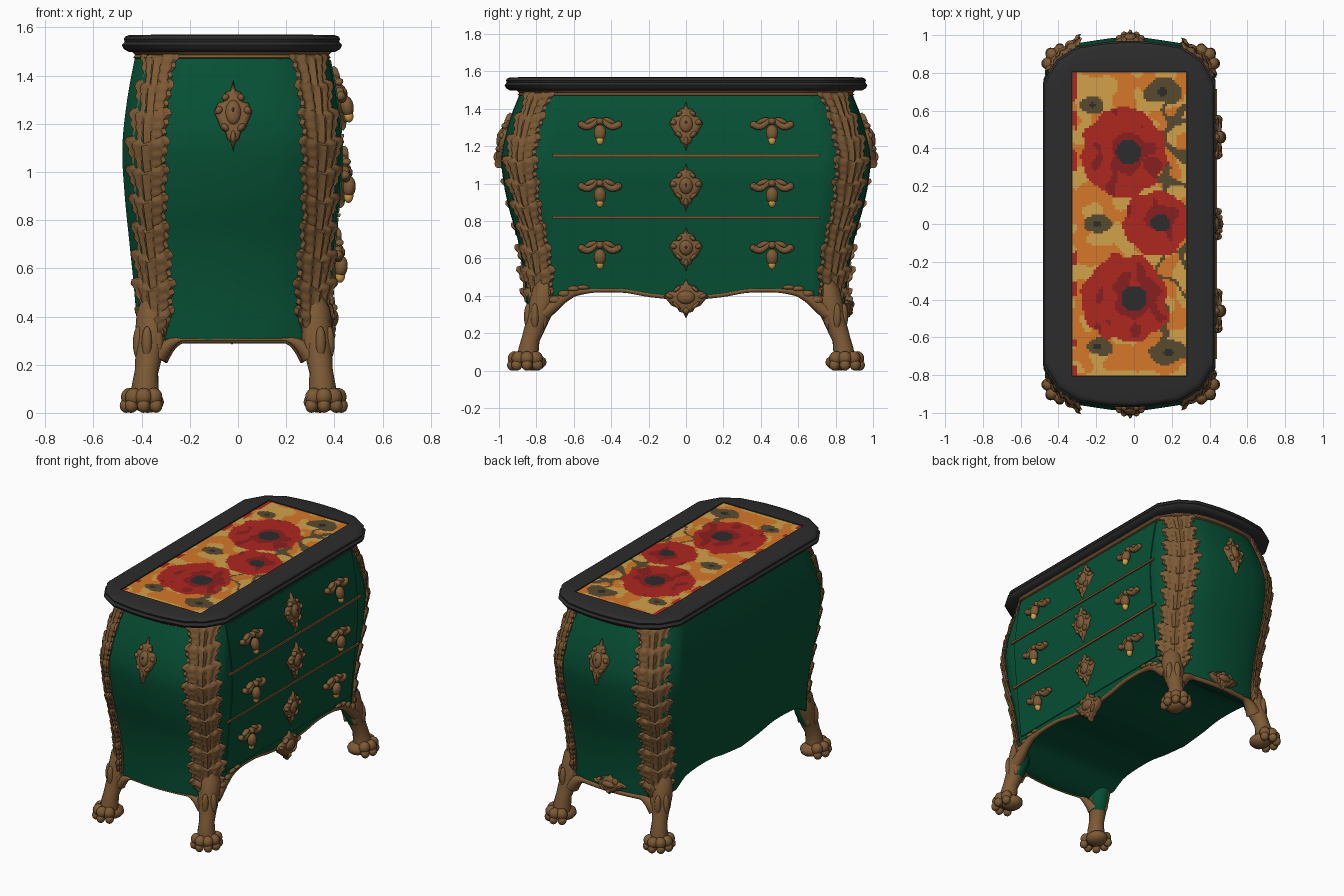
import bpy, bmesh, math
from mathutils import Vector, Matrix, noise

cube = bpy.data.objects.get("Cube")
if cube:
    bpy.data.objects.remove(cube)


def material(name, *rgb):
    mat = bpy.data.materials.new(name)
    mat.use_nodes = True
    mat.diffuse_color = (*rgb, 1)
    mat.node_tree.nodes["Principled BSDF"].inputs["Base Color"].default_value = (*rgb, 1)
    return mat


green = material("green lacquer", .002, .08, .036)
bronze = material("bronze", .205, .102, .036)
black = material("black stone", .025, .025, .026)
red = material("poppy red", .43, .02, .014)
crimson = material("dark crimson", .25, .014, .014)
orange = material("orange", .66, .19, .022)
ochre = material("ochre", .64, .36, .07)
olive = material("olive brown", .095, .068, .028)

CENTRE = -.025   # middle of the body along x
TOP = 1.49


def finish(bm, name, *mats, angle=40):
    bmesh.ops.remove_doubles(bm, verts=bm.verts, dist=1e-5)
    bmesh.ops.recalc_face_normals(bm, faces=bm.faces)
    mesh = bpy.data.meshes.new(name)
    bm.to_mesh(mesh)
    bm.free()
    for mat in mats:
        mesh.materials.append(mat)
    mesh.shade_smooth()
    mesh.set_sharp_from_angle(angle=math.radians(angle))
    obj = bpy.data.objects.new(name, mesh)
    bpy.context.collection.objects.link(obj)
    return obj


def curve(keys, t):
    """Smooth interpolation through (t, value) keys."""
    if t <= keys[0][0]:
        return keys[0][1]
    for i in range(len(keys) - 1):
        (a, p), (b, q) = keys[i], keys[i + 1]
        if t <= b:
            before, after = keys[max(i - 1, 0)], keys[min(i + 2, len(keys) - 1)]
            m = (q - before[1]) / (b - before[0]) * (b - a)
            n = (after[1] - p) / (after[0] - a) * (b - a)
            s = (t - a) / (b - a)
            return (p + m * s + (3 * (q - p) - 2 * m - n) * s * s
                    + (2 * (p - q) + m + n) * s ** 3)
    return keys[-1][1]


def half_x(z):
    return curve([(.3, .39), (.5, .405), (.7, .425), (.9, .445), (1.1, .455), (1.3, .435), (TOP, .4)], z)


def half_y(z):
    return curve([(.3, .85), (.5, .865), (.7, .9), (.9, .955), (1.1, .987), (1.2, .98), (1.35, .94), (TOP, .885)], z)


def apron(y):
    return curve([(0, .385), (.19, .405), (.35, .43), (.59, .42), (.66, .385), (.72, .345), (.8, .31), (.9, .3)], abs(y))


def chamfer(z):
    k = min(1, max(.68, .5 + z / 2))
    return .18 * k, .22 * k


def plan(hx, hy, z=TOP):
    """Half outline, from the -y end round the +x side to the +y end."""
    a, b = chamfer(z)
    end = [(0, hy), (.1, hy - .004), (.17, hy - .014), (hx - a, hy - .03),
           (hx - a * .4, hy - b * .45), (hx, hy - b)]
    side = [(hx, (hy - b) * (i / 16 - 1)) for i in range(1, 32)]
    return [(x, -y) for x, y in end] + side + end[::-1]


def outline(half):
    return half + [(-x, y) for x, y in half[-2:0:-1]]


def loft(bm, rings, cap=True):
    loops = [[bm.verts.new(p) for p in ring] for ring in rings]
    for low, high in zip(loops, loops[1:]):
        for i in range(len(low)):
            j = (i + 1) % len(low)
            bm.faces.new((low[i], low[j], high[j], high[i]))
    if cap:
        bm.faces.new(loops[0][::-1])
        bm.faces.new(loops[-1])
    return loops


def tube(bm, path, radii, sides=10):
    pts = [Vector(p) for p in path]
    rings = []
    for i, p in enumerate(pts):
        along = pts[min(i + 1, len(pts) - 1)] - pts[max(i - 1, 0)]
        turn = along.to_track_quat('Z', 'Y')
        rings.append([p + turn @ Vector((math.cos(t), math.sin(t), 0)) * radii[i]
                      for t in (math.tau * k / sides for k in range(sides))])
    loft(bm, rings)


def blob(bm, loc, size, spin=0, base=Matrix(), mat=0):
    m = base @ Matrix.Translation(loc) @ Matrix.Rotation(spin, 4, 'Z') @ Matrix.Diagonal((*size, 1))
    made = bmesh.ops.create_uvsphere(bm, u_segments=12, v_segments=8, radius=1, matrix=m)
    for face in {f for v in made["verts"] for f in v.link_faces}:
        face.material_index = mat


def mount(out, loc, slope=0):
    """Local frame: x across, y up, z out of the surface."""
    up = (Vector((0, 0, 1)) + Vector(out) * slope).normalized()
    across = up.cross(Vector(out)).normalized()
    m = Matrix((across, up, across.cross(up))).transposed().to_4x4()
    return Matrix.Translation(loc) @ m


def front_mount(y, z):
    slope = (half_x(z + .03) - half_x(z - .03)) / .06
    return mount((1, 0, 0), (CENTRE + half_x(z), y, z), slope)


# Body: swelling loft with a scalloped lower edge and curved underside
bm = bmesh.new()
rings, steps = [], 24
for step in range(steps + 1):
    ring = []
    for i, (x0, y0) in enumerate(outline(plan(half_x(.3), half_y(.3), .3))):
        low = apron(y0)
        z = low + (TOP - low) * step / steps
        x, y = outline(plan(half_x(z), half_y(z), z))[i]
        ring.append((x + CENTRE, y, z))
    rings.append(ring)
loops = loft(bm, rings, cap=False)
bm.faces.new(loops[-1])
rim = loops[0]
for i in range(len(rim) // 2):
    quad = [rim[i], rim[i + 1], rim[-(i + 1)], rim[-i]]
    bm.faces.new(list(dict.fromkeys(quad)))
finish(bm, "body", green)


# Drawer fronts and the thin rails between them
def front_plate(name, low, high, width, lift, mat):
    bm = bmesh.new()
    rings = []
    for i in range(9):
        z = low + (high - low) * i / 8
        x = CENTRE + half_x(z)
        rings.append([(x + lift, -width, z), (x + lift, width, z), (x - .02, width, z), (x - .02, -width, z)])
    loft(bm, rings)
    finish(bm, name, mat)


for name, low, high in (("lower", .46, .81), ("middle", .83, 1.14), ("upper", 1.16, 1.465)):
    front_plate(name + "_drawer", low, high, .68, .006, green)
for name, z in (("lower_rail", .82), ("upper_rail", 1.15)):
    front_plate(name, z - .007, z + .007, .715, .012, bronze)

# Moulding under the top
bm = bmesh.new()
loft(bm, [[(x + CENTRE, y, z) for x, y in outline(plan(.41 - inset, .9 - inset))]
          for z, inset in ((1.465, .015), (1.475, 0), (1.485, .008), (1.505, -.012))])
finish(bm, "top_moulding", bronze)

# Stone top with a sunken picture panel
PANEL_X, PANEL_Y = .305, .805
bm = bmesh.new()
rings = [[(x + CENTRE, y, z) for x, y in outline(plan(.457 - inset, .97 - inset))]
         for z, inset in ((1.497, .03), (1.51, .008), (1.527, 0), (1.54, .012), (1.552, .008), (1.562, .014), (1.568, .03))]
for z in (1.57, 1.562):
    rings.append([(CENTRE + max(-PANEL_X, min(PANEL_X, x * 1.15)), max(-PANEL_Y, min(PANEL_Y, y * 1.1)), z)
                  for x, y in outline(plan(.44, .95))])
loft(bm, rings)
finish(bm, "stone_top", black)

# Painted poppies, coloured cell by cell
POPPIES = [(-.055, .38, .225, -.03), (.12, .005, .17, .14), (-.05, -.395, .23, 0)]
BUDS = [(-.22, .63, .06), (.15, .7, .085), (-.19, 0, .065), (-.19, -.65, .065), (.18, -.68, .085)]


def paint(x, y):
    wobble = noise.noise(Vector((x * 11, y * 11, 2)))
    for px, py, size, heart in POPPIES:
        if math.hypot(x - heart, y - py) < size * .29:
            return 5
        if math.hypot(x - px, y - py) < size * (1 + .18 * wobble):
            inner = math.hypot(x - heart, y - py) < size * (.5 + .6 * wobble)
            return 1 if inner or noise.noise(Vector((x * 14, y * 8, 7))) > .35 else 0
    for bx, by, size in BUDS:
        away = math.hypot((x - bx) * .9, (y - by) * 1.25)
        if away < size * (1 + .4 * wobble):
            return 5 if away < size * .3 else 4
    stem = noise.noise(Vector((x * 6, y * 7, 4)))
    if x > .05 and abs(y) < .64 and abs(stem) < .085:
        return 4
    if x < -.3 and wobble > .05:
        return 0
    return 2 if noise.noise(Vector((x * 9, y * 9, 11))) > -.02 else 3


bm = bmesh.new()
bmesh.ops.create_grid(bm, x_segments=48, y_segments=126, size=1,
                      matrix=Matrix.Translation((CENTRE, 0, 1.565)) @ Matrix.Diagonal((PANEL_X - .004, PANEL_Y - .004, 1, 1)))
for face in bm.faces:
    spot = face.calc_center_median()
    face.material_index = paint(spot.x, spot.y)
panel = finish(bm, "painted_panel", red, crimson, orange, ochre, olive, black)
if panel.data.polygons[0].normal.z < 0:
    panel.data.flip_normals()

# Corners: leaf mount, leg and paw foot
TEETH, ROWS = 10, 120
for sx, sy, name in ((1, 1, "front_left"), (1, -1, "front_right"), (-1, 1, "back_left"), (-1, -1, "back_right")):
    def place(x, y, z):
        return (CENTRE + sx * x, sy * y, z)

    bm = bmesh.new()
    rings = []
    for row in range(ROWS + 1):
        s = row / ROWS
        tooth = (s * TEETH) % 1
        lobe = .06 * math.sin(s * TEETH * math.tau * 3)
        width = .14 * (.68 + .34 * tooth + lobe) * curve([(0, .5), (.12, .95), (.4, .85), (.65, 1), (.9, .85), (1, .85)], s)
        ring = []
        for j in range(-8, 9):
            u = j / 8
            z = min(TOP, .27 + 1.21 * s + .06 * abs(u) * (1 - s * .6))
            a, b = chamfer(z)
            first = Vector((half_x(z) - a, half_y(z) - .03))
            second = Vector((half_x(z), half_y(z) - b))
            along = (second - first).normalized()
            # Back mounts sit further round towards the ends
            middle = (first + second) / 2 - along * (.012 if sx > 0 else .04)
            lift = .01 + .024 * (1 - u * u) + .012 * tooth + .007 * math.cos(u * 14)
            p = middle + along * u * width + Vector((-along.y, along.x)) * lift
            ring.append(place(p.x, p.y, z))
        back = middle - Vector((-along.y, along.x)) * .03
        rings.append(ring + [place(back.x, back.y, .27 + 1.21 * s)])
    loft(bm, rings)
    finish(bm, name + "_leaf_mount", bronze, angle=55)

    bm = bmesh.new()
    out = .015 if sx > 0 else 0
    leg = [(.31, .735, .52, .04), (.325, .755, .42, .07), (.335, .78, .32, .068), (.345, .805, .24, .056),
           (.355, .83, .17, .049), (.36, .842, .11, .056), (.362, .845, .03, .06)]
    tube(bm, [place(x + out, y, z) for x, y, z, r in leg], [p[3] for p in leg], 14)
    # Inner side of the upper leg is lacquered like the underside
    for face in bm.faces:
        face.normal_update()
        spot = face.calc_center_median()
        inward = (spot.x - place(.345 + out, 0, 0)[0]) * sx + (abs(spot.y) - .795) + (spot.z - .25) * .3
        if .2 < spot.z < .36 and inward < -.05:
            face.material_index = 1
    for k in range(5):
        t = math.radians(-42 + 43.5 * k)
        dx, dy = math.cos(t), math.sin(t)
        blob(bm, place(.365 + out + .06 * dx, .848 + .068 * dy, .066), (.036, .037, .038))
        blob(bm, place(.365 + out + .074 * dx, .848 + .08 * dy, .03), (.027, .029, .03))
    blob(bm, place(.35 + out, .82, .045), (.068, .075, .045))
    for k in range(4):
        t = math.radians(-60 + 70 * k)
        blob(bm, place(.345 + out + .045 * math.cos(t), .8 + .045 * math.sin(t), .29), (.022, .022, .07))
    finish(bm, name + "_paw_leg", bronze, green, angle=60)

# Apron mouldings along the lower edges
bm = bmesh.new()
path, radii = [], []
for i in range(49):
    y = -.76 + 1.52 * i / 48
    z = apron(y) - .25 * max(0, abs(y) - .68)
    path.append((CENTRE + half_x(z) - .01, y, z))
    radii.append(.013 + .026 * max(0, (abs(y) - .5) / .26))
tube(bm, path, radii)
for side in (-1, 1):
    for k in range(4):
        y = side * (.7 - k * .05)
        blob(bm, (CENTRE + half_x(.4), y, apron(y) + .02), (.022, .034, .022 - k * .003))
finish(bm, "front_apron", bronze, angle=60)
for side, thick, name in ((-1, .006, "right_apron"), (1, .016, "left_apron")):
    bm = bmesh.new()
    path, radii = [], []
    for i in range(33):
        u = i / 16 - 1
        bend = max(0, abs(u) - .68) / .32
        path.append((CENTRE + .008 + .315 * u, side * (.845 - .04 * u * u), .304 - .065 * bend * bend))
        radii.append(thick + .034 * bend)
    tube(bm, path, radii)
    finish(bm, name, bronze)

# Cartouches: keyhole plates and apron crests
KITE = [(0, 1), (.13, .72), (.42, .66), (.5, .4), (.78, .36), (1, .12), (.8, -.12), (.66, -.34),
        (.4, -.46), (.3, -.66), (.12, -.72), (0, -1)]


def cartouche(name, frame, w, h, keyhole=True):
    bm = bmesh.new()
    shape = KITE + [(-x, y) for x, y in KITE[-2:0:-1]]
    loft(bm, [[frame @ Vector((x * w * k, y * h * k, z)) for x, y in shape]
              for z, k in ((-.02, .96), (.01, 1), (.022, .9), (.027, .7))])
    for side in (-1, 1):
        for x, y, a, b, spin in ((.74, .14, .2, .12, .4), (.4, .5, .2, .1, -.7), (.42, -.34, .26, .09, .8)):
            blob(bm, (side * x * w, y * h, .02), (a * w, b * h, .018), side * spin, frame)
    blob(bm, (0, .08 * h, .022), (w * .42, h * .36, .024), base=frame)
    blob(bm, (0, -.6 * h, .02), (w * .14, h * .18, .018), base=frame)
    if keyhole:
        blob(bm, (0, .12 * h, .04), (w * .1, h * .1, .008), base=frame, mat=1)
    finish(bm, name, bronze, black, angle=50)


# Drop handle: a drooping leaf bar with a pendant
def handle(name, frame):
    bm = bmesh.new()
    bar = [frame @ Vector((u * .1, .016 * math.cos(u * 5) - .012 * u * u, .022)) for u in (i / 8 - 1 for i in range(17))]
    tube(bm, bar, [.013 + .007 * abs(i / 8 - 1) for i in range(17)])
    for side in (-1, 1):
        blob(bm, (side * .098, -.008, .018), (.02, .02, .02), base=frame)
        blob(bm, (side * .05, .012, .018), (.036, .015, .018), side * -.4, frame)
    blob(bm, (0, .008, .022), (.022, .02, .026), base=frame)
    blob(bm, (0, -.055, .038), (.033, .045, .027), base=frame)
    blob(bm, (0, -.092, .038), (.021, .03, .02), base=frame, mat=1)
    finish(bm, name, bronze, ochre, angle=60)


for name, z, size in (("lower", .65, .12), ("middle", .98, .13), ("upper", 1.305, .135)):
    cartouche(name + "_keyhole_plate", front_mount(0, z), .09, size)
    for side, word in ((-1, "right"), (1, "left")):
        handle(name + "_" + word + "_handle", front_mount(side * .46, z + .015))
cartouche("front_crest", front_mount(0, .385), .12, .105, False)
for side, word in ((-1, "right"), (1, "left")):
    spot = (CENTRE + .005, side * (half_y(1.23) - .005), 1.23)
    cartouche(word + "_end_plate", mount((0, side, 0), spot, -.25), .08, .152)
cartouche("left_crest", mount((0, 1, 0), (CENTRE, .855, .35)), .12, .068, False)
